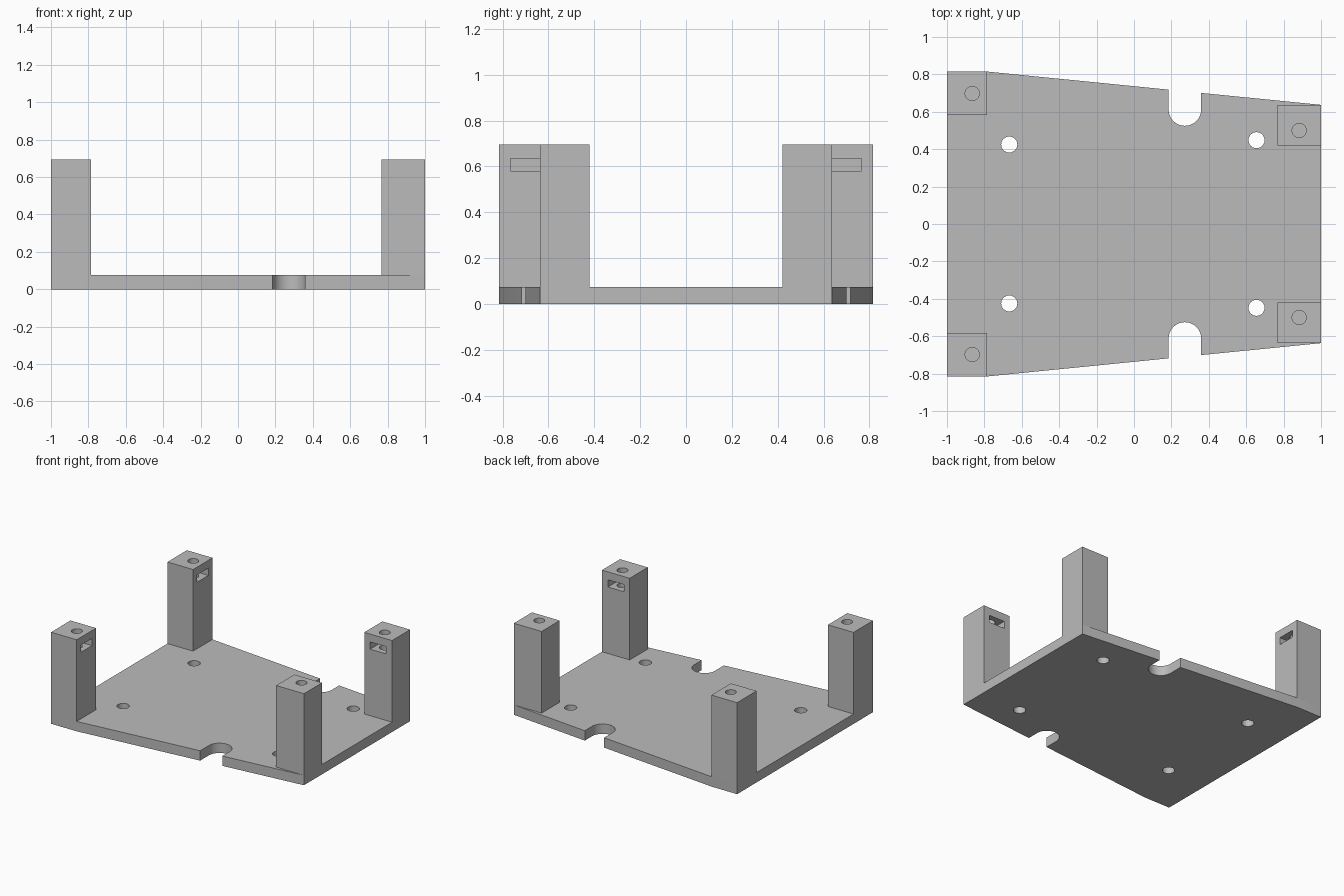
import bpy
import bmesh
import math

if "Cube" in bpy.data.objects:
    bpy.data.objects.remove(bpy.data.objects["Cube"], do_unlink=True)

PLATE_TOP = 0.075
POST_TOP = 0.695
SLOT_LOW, SLOT_HIGH = 0.58, 0.635

grey = bpy.data.materials.new("plain grey")
grey.use_nodes = True
colour = (0.5, 0.5, 0.5, 1)
grey.diffuse_color = colour
grey.node_tree.nodes["Principled BSDF"].inputs["Base Color"].default_value = colour


def prism(name, outline, low, high):
    """Extrude a flat outline between two heights."""
    bm = bmesh.new()
    face = bm.faces.new([bm.verts.new((x, y, low)) for x, y in outline])
    moved = bmesh.ops.extrude_face_region(bm, geom=[face])["geom"]
    for v in moved:
        if isinstance(v, bmesh.types.BMVert):
            v.co.z = high
    bmesh.ops.recalc_face_normals(bm, faces=bm.faces)
    mesh = bpy.data.meshes.new(name)
    bm.to_mesh(mesh)
    bm.free()
    mesh.materials.append(grey)
    obj = bpy.data.objects.new(name, mesh)
    bpy.context.collection.objects.link(obj)
    return obj


def rectangle(x0, x1, y0, y1):
    return [(x0, y0), (x1, y0), (x1, y1), (x0, y1)]


def circle(x, y, radius, count=32):
    steps = [2 * math.pi * i / count for i in range(count)]
    return [(x + radius * math.cos(a), y + radius * math.sin(a)) for a in steps]


def activate(obj):
    bpy.ops.object.select_all(action="DESELECT")
    obj.select_set(True)
    bpy.context.view_layer.objects.active = obj


def cut(obj, outline, low, high):
    """Remove a prism from a part."""
    cutter = prism("cutter", outline, low, high)
    cutter.hide_render = True
    mod = obj.modifiers.new("cut", "BOOLEAN")
    mod.operation = "DIFFERENCE"
    mod.solver = "EXACT"
    mod.object = cutter
    activate(obj)
    bpy.ops.object.modifier_apply(modifier=mod.name)
    bpy.data.objects.remove(cutter, do_unlink=True)


def finish(obj):
    activate(obj)
    bpy.ops.object.shade_smooth_by_angle(angle=math.radians(30))


# Tapered base plate
right_half = [(1, 0.637), (-0.785, 0.815), (-1, 0.815)]
outline = right_half + [(x, -y) for x, y in reversed(right_half)]
plate = prism("base_plate", outline, 0, PLATE_TOP)

for side in (1, -1):
    # Round-ended notch in each long edge
    notch_x, notch_y, notch_r = 0.272, 0.612, 0.087
    arc = [math.pi * (1 + i / 20) for i in range(21)]
    notch = [(notch_x + notch_r * math.cos(a), side * (notch_y + notch_r * math.sin(a)))
             for a in arc]
    notch += [(notch_x + notch_r, side), (notch_x - notch_r, side)]
    cut(plate, notch, -0.1, 0.2)
    # Mounting holes
    for x, y in ((-0.667, 0.425), (0.655, 0.448)):
        cut(plate, circle(x, side * y, 0.043), -0.1, 0.2)
finish(plate)

# Corner posts, each with a screw hole in the top and a nut slot in one side
for side, label in ((1, "back"), (-1, "front")):
    wide = prism(label + "_right_post",
                 rectangle(-1, -0.785, side * 0.582, side * 0.815), PLATE_TOP, POST_TOP)
    cut(wide, rectangle(-0.935, -0.7, side * 0.63, side * 0.765), SLOT_LOW, SLOT_HIGH)
    cut(wide, circle(-0.865, side * 0.698, 0.038), 0.5, 0.8)
    finish(wide)

    narrow = prism(label + "_left_post",
                   rectangle(0.767, 1, side * 0.42, side * 0.637), PLATE_TOP, POST_TOP)
    cut(narrow, rectangle(0.816, 0.95, side * 0.35, side * 0.57), SLOT_LOW, SLOT_HIGH)
    cut(narrow, circle(0.883, side * 0.5, 0.038), 0.5, 0.8)
    finish(narrow)
